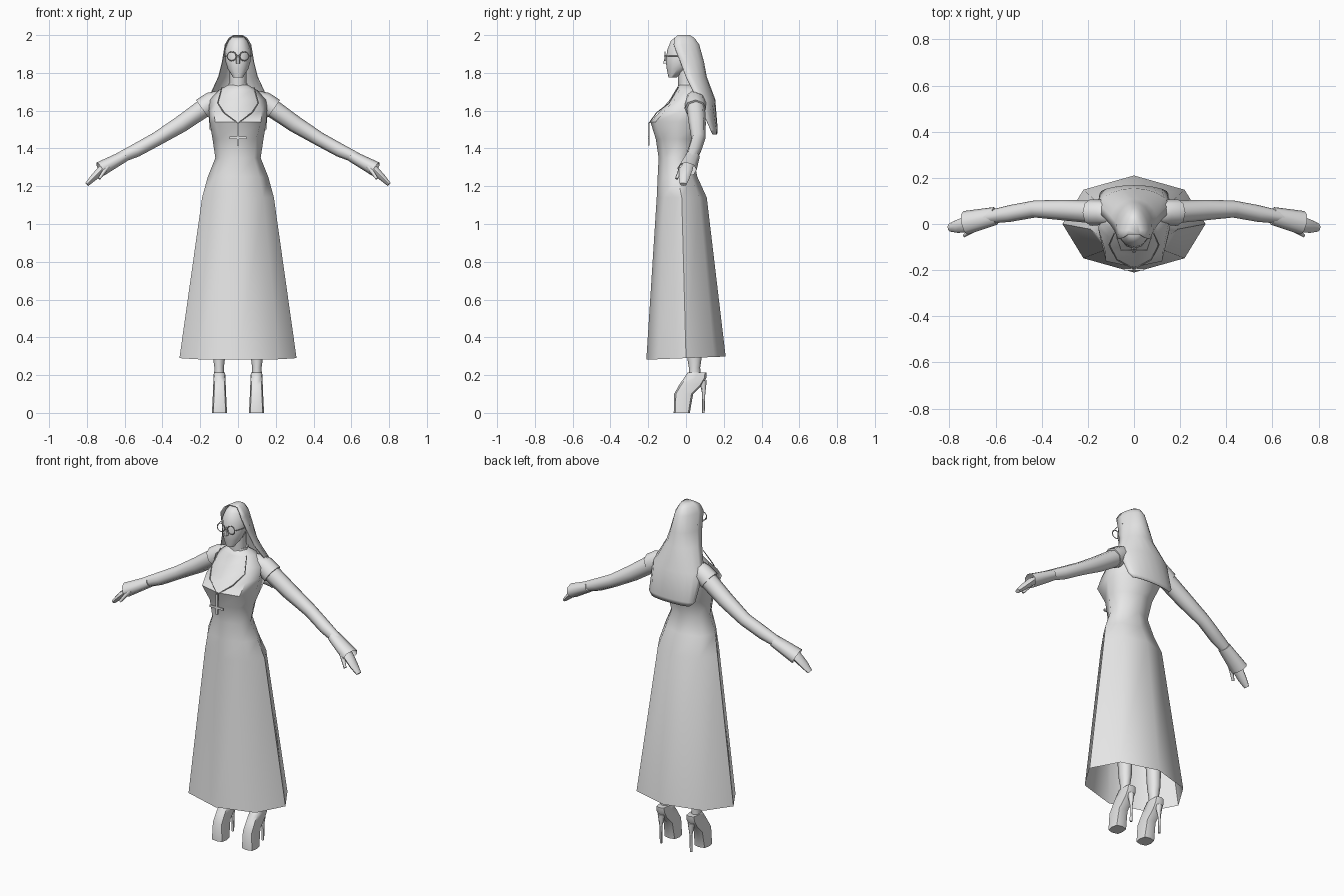
import bpy, bmesh, math
from mathutils import Vector

cube = bpy.data.objects.get("Cube")
if cube:
    bpy.data.objects.remove(cube, do_unlink=True)

colour = (*[0.8] * 3, 1)
grey = bpy.data.materials.new("plain grey")
grey.use_nodes = True
grey.diffuse_color = colour
grey.node_tree.nodes["Principled BSDF"].inputs["Base Color"].default_value = colour


def finish(obj, name, mirror=False):
    obj.name = name
    obj.data.materials.append(grey)
    bpy.ops.object.select_all(action="DESELECT")
    obj.select_set(True)
    bpy.context.view_layer.objects.active = obj
    bpy.ops.object.shade_smooth_by_angle(angle=math.radians(60))
    if mirror:
        obj.modifiers.new("mirror", "MIRROR")
    return obj


def loft(name, rings, mirror=False, closed=True, cap_start=True, cap_end=True):
    """Skin a list of equal-length point rings."""
    bm = bmesh.new()
    rows = [[bm.verts.new(point) for point in ring] for ring in rings]
    count = len(rows[0])
    for low, high in zip(rows, rows[1:]):
        for i in range(count if closed else count - 1):
            j = (i + 1) % count
            bm.faces.new((low[i], low[j], high[j], high[i]))
    if cap_start:
        bm.faces.new(rows[0][::-1])
    if cap_end:
        bm.faces.new(rows[-1])
    bmesh.ops.recalc_face_normals(bm, faces=bm.faces)
    mesh = bpy.data.meshes.new(name)
    bm.to_mesh(mesh)
    bm.free()
    obj = bpy.data.objects.new(name, mesh)
    bpy.context.collection.objects.link(obj)
    return finish(obj, name, mirror)


def level_ring(z, half_width, front, back, square=1, x=0, sides=8, tilt=0):
    """Horizontal oval; square above one pushes the diagonal corners outward."""
    middle, half_depth = (front + back) / 2, (back - front) / 2
    ring = []
    for i in range(sides):
        angle = math.tau * i / sides
        push = 1 + (square - 1) * abs(math.sin(2 * angle))
        y = middle + half_depth * push * math.sin(angle)
        ring.append(Vector((x + half_width * push * math.cos(angle), y, z + tilt * y)))
    return ring


def tube(name, stations, sides=8, depth=1, mirror=True, cap_end=True):
    """Tube through (x, y, z, radius) stations; depth widens it along y."""
    points = [Vector(station[:3]) for station in stations]
    last = len(points) - 1
    rings = []
    for i, (point, station) in enumerate(zip(points, stations)):
        run = (points[min(i + 1, last)] - points[max(i - 1, 0)]).normalized()
        side = Vector((0, 1, 0))
        side = (side - run * run.dot(side)).normalized()
        up = run.cross(side)
        angles = [math.tau * k / sides for k in range(sides)]
        rings.append([point + station[3] * (side * depth * math.cos(a) + up * math.sin(a))
                      for a in angles])
    return loft(name, rings, mirror, cap_end=cap_end)


def box(name, centre, size):
    bpy.ops.mesh.primitive_cube_add(size=1, location=centre)
    obj = bpy.context.object
    obj.scale = size
    return finish(obj, name)


# Long dress: flared skirt, waist, bust and shoulders
hem = level_ring(0.29, 0.31, -0.21, 0.21, tilt=0.04)
bodice = [(1.14, 0.19, -0.155, 0.11), (1.25, 0.16, -0.15, 0.06),
          (1.35, 0.12, -0.145, 0.04), (1.45, 0.135, -0.16, 0.07),
          (1.54, 0.15, -0.188, 0.1, 1.15), (1.6, 0.155, -0.135, 0.1, 1.15),
          (1.66, 0.15, -0.085, 0.1), (1.71, 0.1, -0.055, 0.09), (1.735, 0.055, -0.04, 0.05)]
loft("dress", [hem] + [level_ring(*row) for row in bodice], cap_start=False)

# Short sleeve caps, arms, flared cuffs and hands
tube("sleeve_caps", [(0.08, 0.04, 1.665, 0.045), (0.14, 0.05, 1.645, 0.055),
                     (0.19, 0.05, 1.61, 0.057)])
tube("arms", [(0.15, 0.05, 1.635, 0.05), (0.3, 0.06, 1.53, 0.045),
              (0.43, 0.065, 1.45, 0.037), (0.54, 0.045, 1.39, 0.036),
              (0.66, 0.025, 1.335, 0.026)])
tube("cuffs", [(0.6, 0.035, 1.36, 0.03), (0.73, 0.005, 1.29, 0.04)], depth=1.3, cap_end=False)
tube("hands", [(0.67, 0.015, 1.325, 0.018), (0.72, 0, 1.29, 0.022),
               (0.765, -0.01, 1.245, 0.018), (0.8, -0.015, 1.21, 0.011)], depth=1.6)
tube("thumbs", [(0.69, -0.02, 1.305, 0.014), (0.735, -0.05, 1.24, 0.008)], sides=6)

# Neck and collar
tube("neck", [(0, 0.005, 1.7, 0.045), (0, 0, 1.83, 0.045)], mirror=False)
tube("collar", [(0, 0.01, 1.715, 0.055), (0, 0.01, 1.745, 0.05)], mirror=False)

# Head with a pointed nose
skull = [(1.775, 0.025, -0.093, -0.05), (1.82, 0.054, -0.102, 0.01),
         (1.86, 0.066, -0.107, 0.05), (1.92, 0.07, -0.1, 0.06),
         (1.97, 0.05, -0.08, 0.045), (1.99, 0.03, -0.055, 0.015)]
loft("head", [level_ring(*row, sides=12) for row in skull])
loft("nose", [level_ring(*row, sides=6) for row in [(1.85, 0.012, -0.125, -0.09),
                                                    (1.895, 0.006, -0.108, -0.09)]])

# Veil: a sheet over the head that falls down the back
veil_rows = [(2, 0.025, -0.045, 0.02), (1.985, 0.05, -0.06, 0.045), (1.95, 0.07, -0.065, 0.07),
             (1.86, 0.085, -0.03, 0.095), (1.78, 0.105, 0, 0.11), (1.66, 0.16, 0.06, 0.155),
             (1.5, 0.15, 0.13, 0.168), (1.475, 0.125, 0.14, 0.165)]
half_turn = [math.pi * i / 10 for i in range(11)]
veil = loft("veil", [[Vector((width * math.cos(a), edge + (back - edge) * math.sin(a), z))
                      for a in half_turn] for z, width, edge, back in veil_rows],
            closed=False, cap_end=False)
veil.modifiers.new("thickness", "SOLIDIFY").thickness = 0.005

# Round glasses
bpy.ops.mesh.primitive_torus_add(location=(0, 0, 0), major_radius=0.024, minor_radius=0.0025,
                                 major_segments=16, minor_segments=6)
rims = bpy.context.object
for vertex in rims.data.vertices:
    x, y, z = vertex.co
    vertex.co = (x + 0.033, z - 0.112, y + 1.888)
rims.data.flip_normals()
finish(rims, "glasses_rims", mirror=True)
box("glasses_bridge", (0, -0.115, 1.89), (0.02, 0.005, 0.005))
tube("glasses_arms", [(0.057, -0.11, 1.89, 0.002), (0.074, -0.06, 1.89, 0.002),
                      (0.076, 0, 1.89, 0.002)], sides=4)

# Necklace with a hanging inverted cross
tube("necklace", [(0.085, -0.04, 1.725, 0.003), (0.108, -0.09, 1.64, 0.003),
                  (0.075, -0.155, 1.59, 0.003), (0, -0.195, 1.535, 0.003)], sides=4)
box("cross_upright", (0, -0.197, 1.475), (0.013, 0.008, 0.118))
box("cross_bar", (0, -0.197, 1.456), (0.088, 0.008, 0.013))

# Legs
tube("legs", [(0.1, 0.047, 0.18, 0.027), (0.1, 0.045, 0.24, 0.025),
              (0.1, 0.045, 0.3, 0.033), (0.1, 0.04, 0.6, 0.045)], depth=1.2)

# Platform shoes with thin heels
shoe = [(0, 0.04, -0.065, 0.02), (0.1, 0.035, -0.063, 0.038), (0.15, 0.033, -0.035, 0.088),
        (0.185, 0.033, -0.01, 0.108), (0.215, 0.029, 0.01, 0.11)]
loft("shoes", [level_ring(*row, square=1.15, x=0.098) for row in shoe], mirror=True)
tube("shoe_heels", [(0.098, 0.092, 0, 0.007), (0.098, 0.094, 0.1, 0.008),
                    (0.098, 0.09, 0.17, 0.02)], sides=6)
